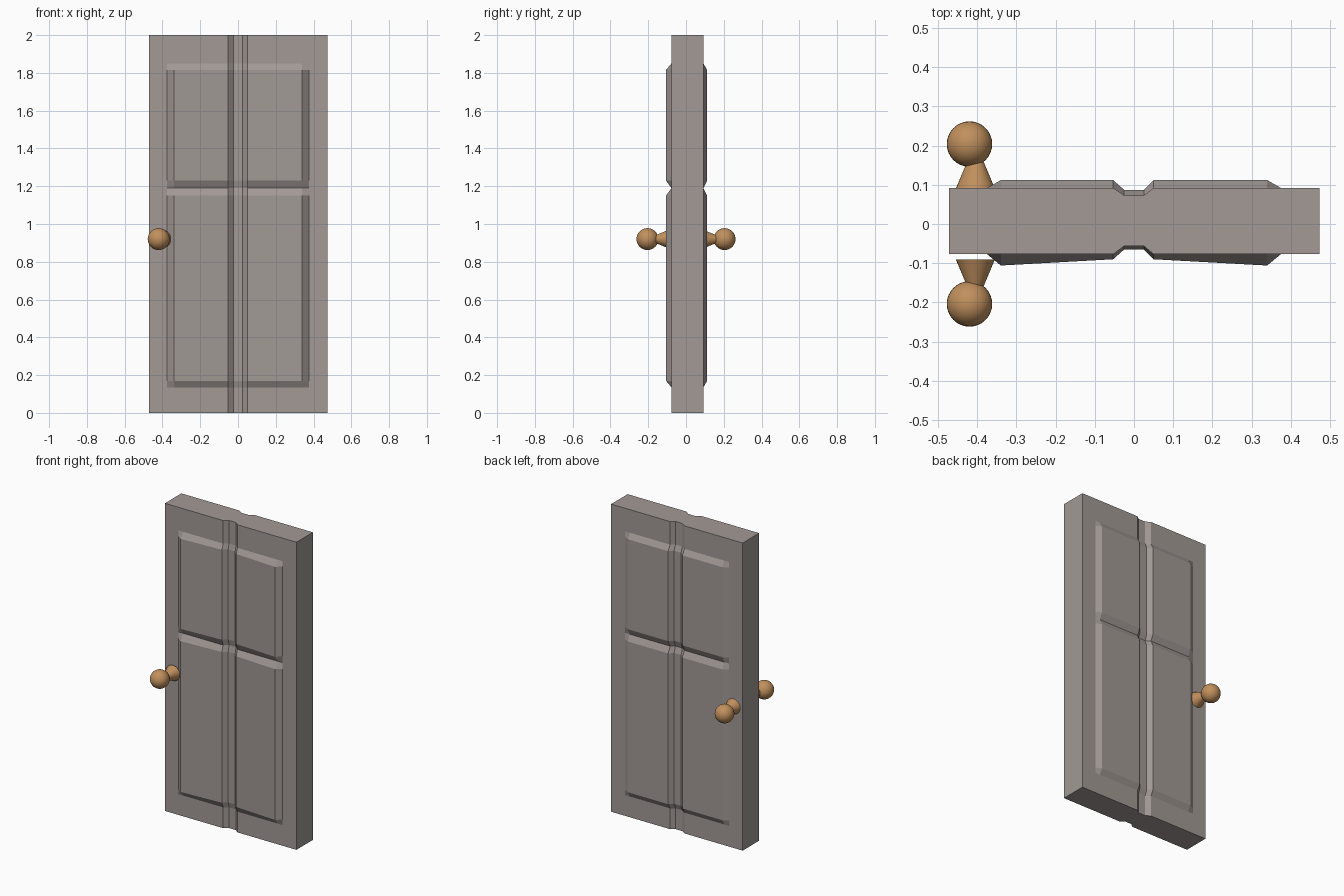
import bpy, bmesh, math

if "Cube" in bpy.data.objects:
    bpy.data.objects.remove(bpy.data.objects["Cube"])


def material(name, rgb):
    m = bpy.data.materials.new(name)
    m.diffuse_color = (*rgb, 1)
    m.use_nodes = True
    m.node_tree.nodes["Principled BSDF"].inputs["Base Color"].default_value = m.diffuse_color
    return m


grey = material("door grey", (0.36, 0.32, 0.30))
brass = material("knob brass", (0.53, 0.28, 0.11))

# Door slab: raised panels and a vertical groove, as a grid on each face
# columns: x, front frame y, front panel y, back frame y, back panel y
COLS = [(-0.472, -0.077, -0.077, 0.092, 0.092),
        (-0.375, -0.077, -0.077, 0.092, 0.092),
        (-0.340, -0.077, -0.106, 0.092, 0.112),
        (-0.053, -0.077, -0.090, 0.092, 0.112),
        (-0.025, -0.056, -0.065, 0.073, 0.087),
        (0.025, -0.056, -0.065, 0.073, 0.087),
        (0.050, -0.077, -0.090, 0.092, 0.112),
        (0.340, -0.077, -0.106, 0.092, 0.112),
        (0.375, -0.077, -0.077, 0.092, 0.092),
        (0.474, -0.077, -0.077, 0.092, 0.092)]
# rows: z, lies on a raised panel
ROWS = [(0, 0), (0.135, 0), (0.17, 1), (1.15, 1), (1.19, 0),
        (1.23, 1), (1.815, 1), (1.85, 0), (2.0, 0)]

bm = bmesh.new()
front = [[bm.verts.new((c[0], c[1 + up], z)) for c in COLS] for z, up in ROWS]
back = [[bm.verts.new((c[0], c[3 + up], z)) for c in COLS] for z, up in ROWS]
nr, nc = len(ROWS), len(COLS)
for g in (front, back):
    for r in range(nr - 1):
        for c in range(nc - 1):
            bm.faces.new((g[r][c], g[r][c + 1], g[r + 1][c + 1], g[r + 1][c]))
for r in (0, nr - 1):  # bottom and top edges
    for c in range(nc - 1):
        bm.faces.new((front[r][c], front[r][c + 1], back[r][c + 1], back[r][c]))
for c in (0, nc - 1):  # side edges
    for r in range(nr - 1):
        bm.faces.new((front[r][c], front[r + 1][c], back[r + 1][c], back[r][c]))
bmesh.ops.recalc_face_normals(bm, faces=bm.faces)
me = bpy.data.meshes.new("door_slab")
bm.to_mesh(me)
bm.free()
me.materials.append(grey)
bpy.context.collection.objects.link(bpy.data.objects.new("door_slab", me))

# Knob and conical stem on each face
for side, s in (("front", -1), ("back", 1)):
    bpy.ops.mesh.primitive_uv_sphere_add(segments=32, ring_count=16, radius=0.058,
                                         location=(-0.42, s * 0.204, 0.92))
    knob = bpy.context.object
    knob.name = side + "_knob"
    bpy.ops.mesh.primitive_cone_add(vertices=32, radius1=0.05, radius2=0.004, depth=0.11,
                                    location=(-0.405, s * 0.145, 0.92),
                                    rotation=(-s * math.pi / 2, 0, 0))
    stem = bpy.context.object
    stem.name = side + "_knob_stem"
    for ob in (knob, stem):
        ob.data.materials.append(brass)
        bpy.ops.object.select_all(action='DESELECT')
        ob.select_set(True)
        bpy.context.view_layer.objects.active = ob
        bpy.ops.object.shade_smooth_by_angle(angle=math.radians(35))
